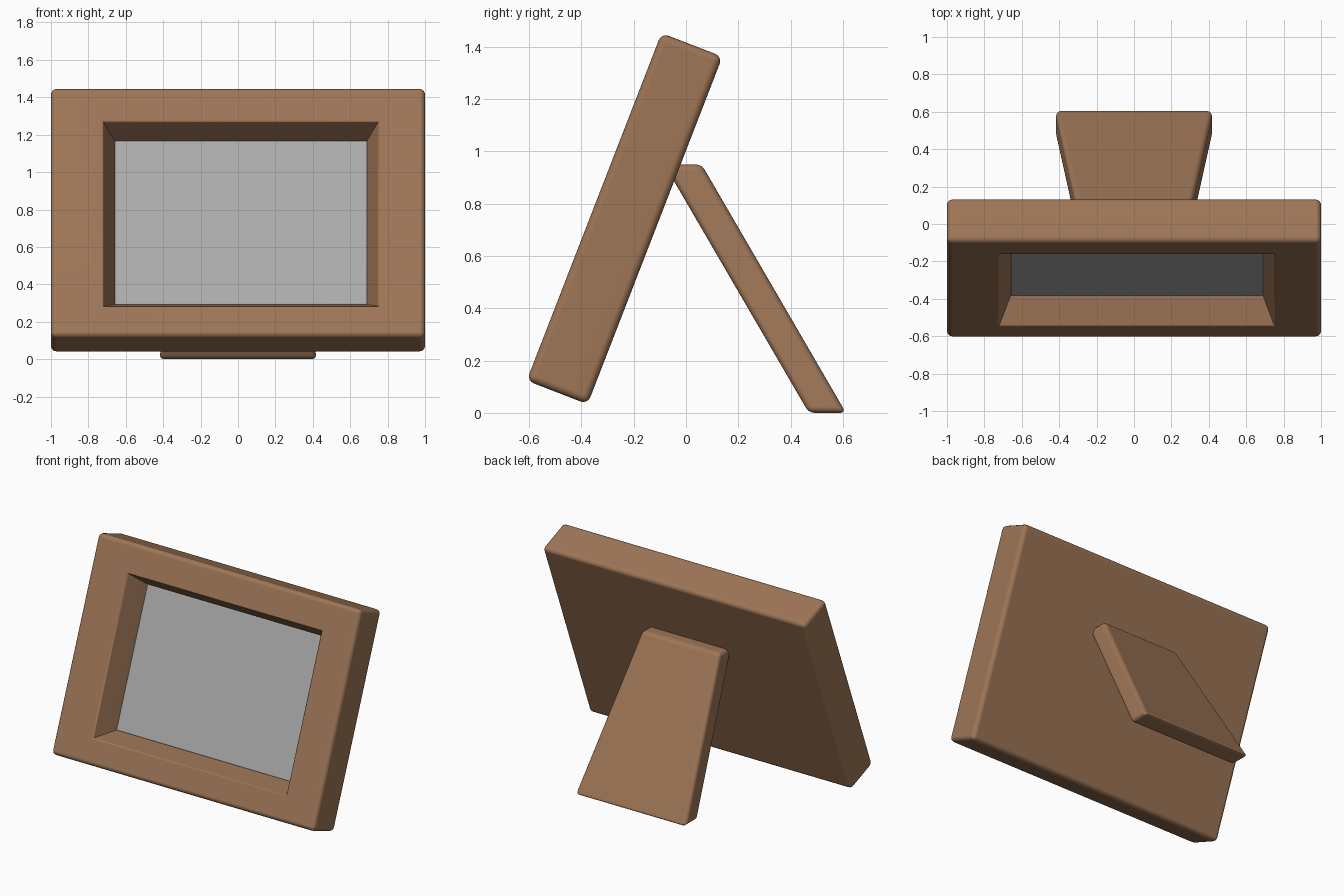
import bpy, bmesh, math

if "Cube" in bpy.data.objects:
    bpy.data.objects.remove(bpy.data.objects["Cube"])

TILT = math.radians(-21.2)
CENTRE = (0, -0.235, 0.743)


def material(name, colour):
    mat = bpy.data.materials.new(name)
    mat.diffuse_color = (*colour, 1)
    mat.use_nodes = True
    mat.node_tree.nodes["Principled BSDF"].inputs["Base Color"].default_value = mat.diffuse_color
    return mat


wood = material("brown_wood", (0.34, 0.18, 0.094))
grey = material("grey_panel", (0.41, 0.41, 0.41))


def ring(bm, cx, hx, y, hz, cz=0.0):
    """Rectangle of vertices in the local xz plane at depth y."""
    return [bm.verts.new((cx + sx * hx, y, cz + sz * hz))
            for sx, sz in ((-1, -1), (1, -1), (1, 1), (-1, 1))]


def loft(bm, rings):
    """Closed skin through a list of four-sided rings."""
    for a, b in zip(rings, rings[1:]):
        for i in range(4):
            j = (i + 1) % 4
            bm.faces.new((a[i], a[j], b[j], b[i]))
    bm.faces.new(rings[0])
    bm.faces.new(rings[-1])
    bmesh.ops.recalc_face_normals(bm, faces=bm.faces)


def bevel(bm, edges, width, segments=4):
    bmesh.ops.bevel(bm, geom=edges, offset=width, offset_type='OFFSET',
                    segments=segments, profile=0.5, affect='EDGES', clamp_overlap=True)


def finish(bm, name, mat):
    mesh = bpy.data.meshes.new(name)
    bm.to_mesh(mesh)
    bm.free()
    ob = bpy.data.objects.new(name, mesh)
    bpy.context.collection.objects.link(ob)
    mesh.materials.append(mat)
    bpy.ops.object.select_all(action='DESELECT')
    ob.select_set(True)
    bpy.context.view_layer.objects.active = ob
    bpy.ops.object.shade_smooth_by_angle(angle=math.radians(35))
    # Keep the large faces flat next to the rounded edges
    weighted = ob.modifiers.new("flat_faces", 'WEIGHTED_NORMAL')
    weighted.keep_sharp = True
    return ob


def tilt(ob):
    ob.rotation_euler.x = TILT
    ob.location = CENTRE


# Frame: back, front, opening rim, recessed floor
bm = bmesh.new()
back = ring(bm, 0, 1.0, 0.125, 0.713)
front = ring(bm, 0, 1.0, -0.125, 0.713)
rim = ring(bm, 0.015, 0.737, -0.125, 0.530, -0.012)
floor = ring(bm, 0.015, 0.672, 0.032, 0.467, -0.004)
loft(bm, [back, front, rim, floor])
outer = set(back + front)
bevel(bm, [e for e in bm.edges if all(v in outer for v in e.verts)], 0.029)
rim_edges = [e for e in bm.edges if all(
    abs(v.co.y + 0.125) < 1e-4 and abs(v.co.x) < 0.8 for v in e.verts)]
bevel(bm, rim_edges, 0.008, 2)
tilt(finish(bm, "frame", wood))

# Picture panel at the bottom of the recess, with softened front edges
bm = bmesh.new()
loft(bm, [ring(bm, 0.015, 0.676, 0.045, 0.471, -0.004),
          ring(bm, 0.015, 0.676, 0.024, 0.471, -0.004)])
bevel(bm, [e for e in bm.edges if all(v.co.y < 0.03 for v in e.verts)], 0.01, 3)
tilt(finish(bm, "picture", grey))

# Rear stand: slanted, tapered board, wider at the foot
bm = bmesh.new()
foot, top = [[bm.verts.new((s * hx, y, z)) for s, y in
              ((-1, y0), (1, y0), (1, y1), (-1, y1))]
             for hx, y0, y1, z in ((0.42, 0.47, 0.612, 0.0), (0.297, -0.083, 0.06, 0.95))]
loft(bm, [foot, top])
bevel(bm, bm.edges[:], 0.024)
low = min(v.co.z for v in bm.verts)
for v in bm.verts:
    v.co.z -= low
finish(bm, "rear_stand", wood)
